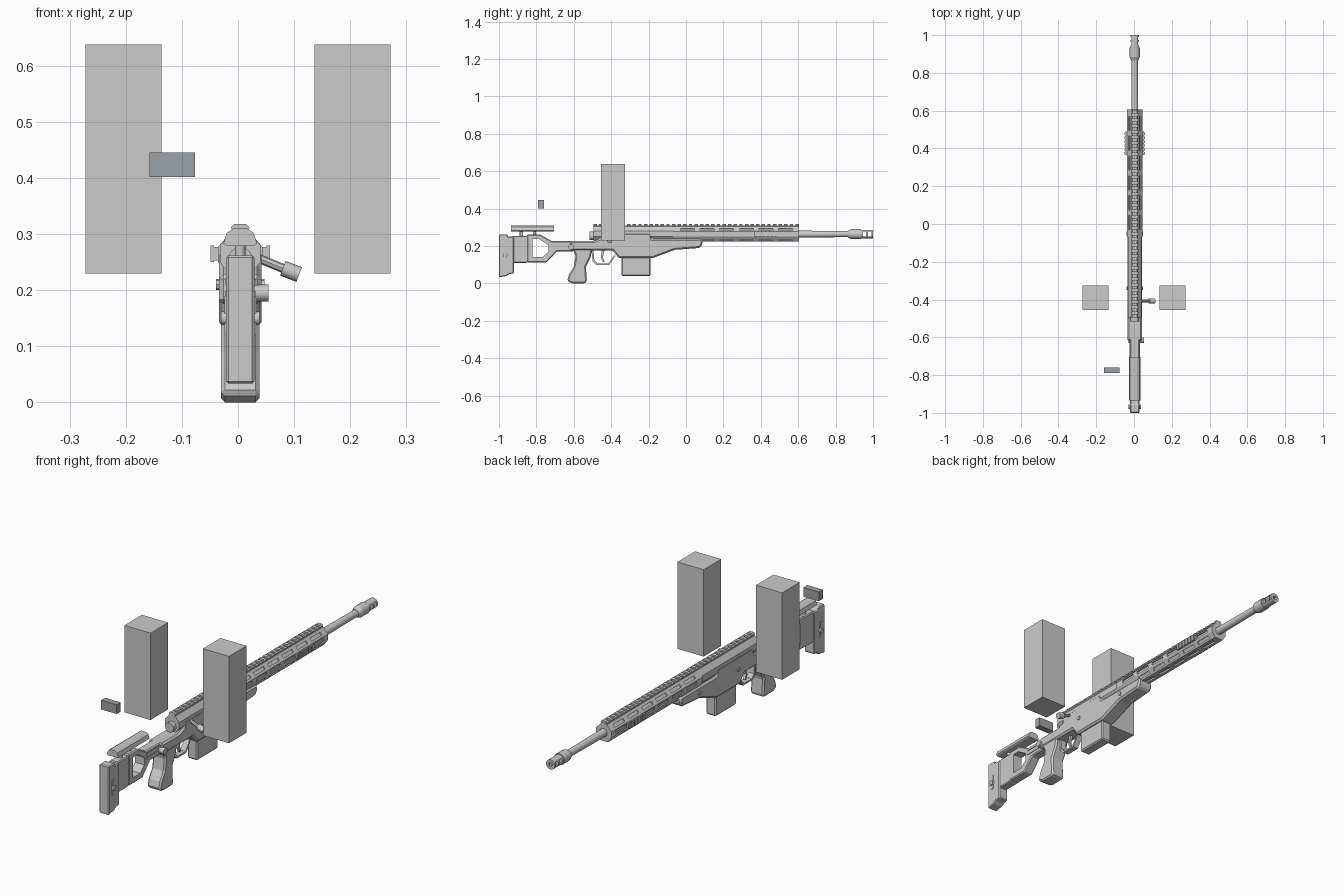
import bpy, bmesh, math
from mathutils import Vector, Matrix

old = bpy.data.objects.get("Cube")
if old:
    bpy.data.objects.remove(old)

CX = 0.004  # centre plane of the long assembly


def material(name, rgb):
    m = bpy.data.materials.new(name)
    m.use_nodes = True
    m.diffuse_color = (*rgb, 1)
    m.node_tree.nodes["Principled BSDF"].inputs["Base Color"].default_value = (*rgb, 1)
    return m


GREY = material("light grey", (0.6, 0.6, 0.6))
SLATE = material("slate grey", (0.33, 0.36, 0.38))


def finish(name, bm, mat=GREY, bevel=0, smooth=False):
    bmesh.ops.recalc_face_normals(bm, faces=bm.faces)
    me = bpy.data.meshes.new(name)
    bm.to_mesh(me)
    bm.free()
    me.materials.append(mat)
    ob = bpy.data.objects.new(name, me)
    bpy.context.collection.objects.link(ob)
    if bevel:
        mod = ob.modifiers.new("chamfer", "BEVEL")
        mod.width, mod.segments, mod.limit_method = bevel, 1, "ANGLE"
    if smooth:
        bpy.ops.object.select_all(action="DESELECT")
        ob.select_set(True)
        bpy.context.view_layer.objects.active = ob
        bpy.ops.object.shade_smooth_by_angle(angle=math.radians(35))
    return ob


def add_box(bm, x, y, z, rot=None):
    """Add a box from (min, max) pairs, optionally turned about y."""
    c = Vector([(a + b) / 2 for a, b in (x, y, z)])
    size = [b - a for a, b in (x, y, z)]
    turn = Matrix.Rotation(rot or 0, 4, "Y")
    bmesh.ops.create_cube(bm, size=1, matrix=Matrix.Translation(c) @ turn @ Matrix.Diagonal((*size, 1)))


def box(name, x, y, z, mat=GREY, bevel=0):
    bm = bmesh.new()
    add_box(bm, x, y, z)
    return finish(name, bm, mat, bevel)


def mid(half, off=0):
    return (CX + off - half, CX + off + half)


def add_prism(bm, points, vector):
    face = bm.faces.new([bm.verts.new(p) for p in points])
    ext = bmesh.ops.extrude_face_region(bm, geom=[face])
    verts = [v for v in ext["geom"] if isinstance(v, bmesh.types.BMVert)]
    bmesh.ops.translate(bm, verts=verts, vec=vector)


def side_profile(name, pts, half, bevel=0):
    """Extrude a (y, z) outline across the width."""
    bm = bmesh.new()
    add_prism(bm, [(CX - half, y, z) for y, z in pts], (2 * half, 0, 0))
    return finish(name, bm, GREY, bevel)


def section(name, half_pts, y0, y1):
    """Sweep a symmetric (x, z) section, given as its +x half, along y."""
    pts = half_pts + [(-x, z) for x, z in reversed(half_pts)]
    bm = bmesh.new()
    add_prism(bm, [(CX + x, y0, z) for x, z in pts], (0, y1 - y0, 0))
    return finish(name, bm)


def rod(name, a, b, r, r2=None, sides=16):
    a, b = Vector(a), Vector(b)
    turn = (b - a).to_track_quat("Z", "Y").to_matrix().to_4x4()
    bm = bmesh.new()
    bmesh.ops.create_cone(bm, cap_ends=True, segments=sides, radius1=r, radius2=r2 or r,
                          depth=(b - a).length, matrix=Matrix.Translation((a + b) / 2) @ turn)
    return finish(name, bm, smooth=sides > 8)


def cut(ob, cutter):
    cutter.hide_render = True
    cutter.hide_viewport = True
    cutter.display_type = "WIRE"
    mod = ob.modifiers.new("cut", "BOOLEAN")
    mod.operation, mod.object, mod.solver = "DIFFERENCE", cutter, "EXACT"


# Detached blocks
for label, s in (("left", 1), ("right", -1)):
    box(label + "_tall_block", sorted((s * 0.136, s * 0.272)), (-0.455, -0.325), (0.23, 0.638))
box("small_block", (-0.158, -0.077), (-0.79, -0.76), (0.402, 0.445), SLATE)

# Butt pad with stepped toe, and its carrier
side_profile("butt_pad", [(-1, 0.262), (-0.955, 0.262), (-0.95, 0.25), (-0.92, 0.25), (-0.92, 0.055),
                          (-0.945, 0.05), (-0.96, 0.04), (-1, 0.033)], 0.025, 0.004)
carrier = side_profile("butt_carrier", [(-0.93, 0.255), (-0.845, 0.255), (-0.835, 0.235), (-0.835, 0.125),
                                        (-0.85, 0.11), (-0.93, 0.11)], 0.021, 0.004)
for s in (1, -1):
    rod("butt_adjuster", (CX, -0.967, 0.15), (CX + s * 0.034, -0.967, 0.15), 0.012, sides=12)
    box("butt_slide", mid(0.003, s * 0.025), (-0.975, -0.96), (0.12, 0.19))

# Open stock frame
frame = side_profile("stock_frame", [(-0.85, 0.262), (-0.78, 0.262), (-0.72, 0.228), (-0.6, 0.228),
                                     (-0.6, 0.172), (-0.69, 0.172), (-0.745, 0.113), (-0.85, 0.113)], 0.024, 0.005)
hole = side_profile("stock_opening", [(-0.82, 0.237), (-0.785, 0.237), (-0.735, 0.205), (-0.735, 0.17),
                                      (-0.765, 0.142), (-0.82, 0.142)], 0.1)
cut(frame, hole)
for z in (0.195, 0.215):
    box("stock_rib", mid(0.027), (-0.72, -0.62), (z - 0.005, z + 0.004))
rod("hinge_button", (CX + 0.02, -0.615, 0.195), (CX + 0.05, -0.615, 0.195), 0.015, sides=12)

# Cheek rest on two posts
section("cheek_rest", [(0.012, 0.31), (0.024, 0.302), (0.03, 0.283), (0.024, 0.279)], -0.935, -0.705)
for y in (-0.88, -0.81):
    rod("cheek_post", (CX, y, 0.24), (CX, y, 0.29), 0.009, sides=12)

# Chassis, grip and trigger group
side_profile("chassis", [(-0.62, 0.228), (-0.49, 0.228), (-0.46, 0.24), (-0.45, 0.27), (-0.19, 0.27),
                         (-0.18, 0.238), (0.085, 0.238), (0.09, 0.215), (0.075, 0.19), (-0.06, 0.18),
                         (-0.18, 0.135), (-0.36, 0.135), (-0.39, 0.175), (-0.62, 0.175)], 0.038, 0.008)
side_profile("grip", [(-0.61, 0.19), (-0.5, 0.19), (-0.51, 0.14), (-0.535, 0.09), (-0.53, 0.01), (-0.54, 0),
                      (-0.61, 0), (-0.635, 0.015), (-0.625, 0.05), (-0.6, 0.09), (-0.59, 0.15)], 0.034, 0.008)
guard = [(-0.505, 0.175), (-0.5, 0.12), (-0.48, 0.1), (-0.41, 0.1), (-0.375, 0.15)]
inner = [(-0.495, 0.175), (-0.49, 0.125), (-0.475, 0.108), (-0.415, 0.108), (-0.385, 0.15)]
side_profile("trigger_guard", guard + inner[::-1], 0.014)
side_profile("trigger", [(-0.45, 0.18), (-0.435, 0.18), (-0.445, 0.14), (-0.435, 0.115), (-0.445, 0.115),
                         (-0.455, 0.14)], 0.006)
box("magazine", mid(0.026), (-0.345, -0.19), (0.04, 0.15), bevel=0.006)
for s in (1, -1):
    for y in (-0.05, -0.34):
        rod("chassis_bolt", (CX, y, 0.21), (CX + s * 0.043, y, 0.21), 0.01, sides=8)

# Receiver, bolt shroud and bolt handle
section("receiver", [(0.016, 0.304), (0.036, 0.28), (0.036, 0.25), (0.02, 0.23)], -0.495, -0.07)
rod("bolt_shroud", (CX, -0.515, 0.255), (CX, -0.44, 0.255), 0.022)
rod("bolt_arm", (CX + 0.02, -0.408, 0.262), (0.085, -0.408, 0.237), 0.008, sides=8)
rod("bolt_knob", (0.08, -0.408, 0.239), (0.109, -0.408, 0.228), 0.014, sides=12)

# Faceted handguard with rows of slots
handguard = section("handguard", [(0.016, 0.304), (0.04, 0.277), (0.04, 0.25), (0.022, 0.224)], -0.07, 0.605)
bm = bmesh.new()
for i in range(6):
    y = (-0.03 + i * 0.105, 0.045 + i * 0.105)
    for s in (1, -1):
        add_box(bm, mid(0.008, s * 0.042), y, (0.257, 0.271))
        add_box(bm, mid(0.008, s * 0.03), y, (0.284, 0.298), s * -0.73)
        if i:
            add_box(bm, mid(0.008, s * 0.033), y, (0.228, 0.242), s * 0.6)
    if i:
        add_box(bm, mid(0.008), y, (0.215, 0.232))
cut(handguard, finish("slot_cutter", bm))
for s in (1, -1):
    box("side_rail", mid(0.004, s * 0.044), (0.365, 0.49), (0.253, 0.277))
    bm = bmesh.new()
    for i in range(6):
        add_box(bm, mid(0.003, s * 0.05), (0.367 + i * 0.021, 0.38 + i * 0.021), (0.25, 0.28))
    finish("side_rail_teeth", bm)

# Toothed top rail
box("top_rail", mid(0.013), (-0.495, 0.605), (0.3, 0.31))
bm = bmesh.new()
for i in range(37):
    y = -0.495 + i * 0.03
    add_prism(bm, [(CX + x, y, z) for x, z in ((-0.011, 0.318), (0.011, 0.318), (0.017, 0.312),
                                              (0.013, 0.305), (-0.013, 0.305), (-0.017, 0.312))], (0, 0.018, 0))
finish("top_rail_teeth", bm)

# Barrel and ported muzzle brake
rod("barrel", (CX, 0.55, 0.264), (CX, 0.89, 0.264), 0.019, 0.016)
rod("brake_collar", (CX, 0.865, 0.264), (CX, 0.885, 0.264), 0.018, 0.027)
rod("brake_body", (CX, 0.885, 0.264), (CX, 0.935, 0.264), 0.027)
brake = rod("muzzle_brake", (CX, 0.935, 0.264), (CX, 1, 0.264), 0.023)
bm = bmesh.new()
for y in (0.945, 0.973):
    add_box(bm, mid(0.05), (y, y + 0.018), (0.251, 0.277))
add_box(bm, mid(0.008), (0.94, 1.02), (0.256, 0.272))
bmesh.ops.recalc_face_normals(bm, faces=bm.faces)
cut(brake, finish("port_cutter", bm))
brake.modifiers["cut"].use_self = True
